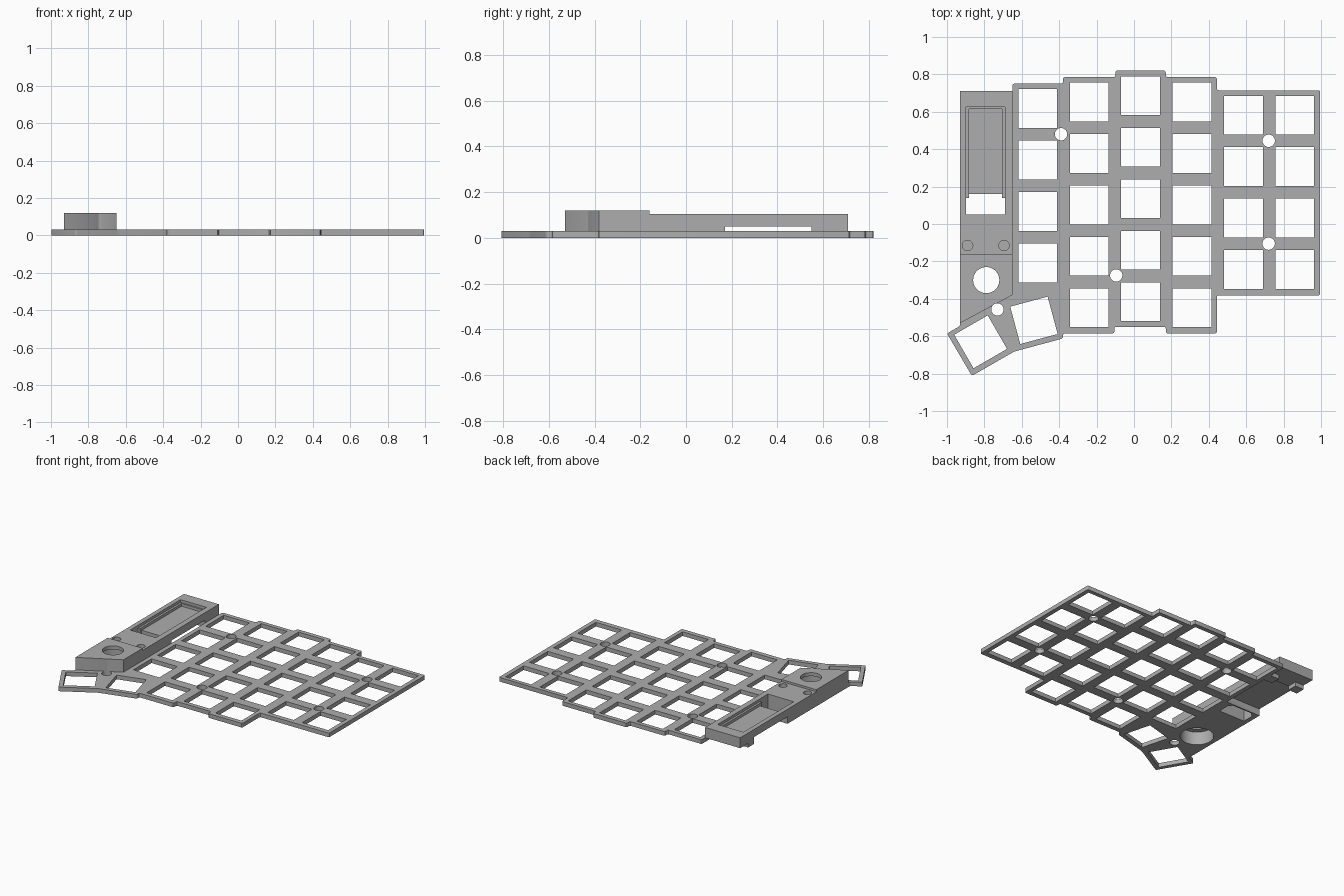
import bpy, bmesh, math
from mathutils import Vector, Matrix

cube = bpy.data.objects.get("Cube")
if cube:
    bpy.data.objects.remove(cube)

grey = bpy.data.materials.new("plain_grey")
grey.use_nodes = True
grey.diffuse_color = (0.42, 0.42, 0.42, 1)
grey.node_tree.nodes["Principled BSDF"].inputs["Base Color"].default_value = (0.42, 0.42, 0.42, 1)


def prism(bm, pts, low, high, axis="z"):
    """Extrude a closed outline along z, or a (y, z) outline along x."""
    place = (lambda p, h: (p[0], p[1], h)) if axis == "z" else (lambda p, h: (h, p[0], p[1]))
    face = bm.faces.new([bm.verts.new(place(p, low)) for p in pts])
    move = Vector(place((0, 0), high - low))
    grown = bmesh.ops.extrude_face_region(bm, geom=[face], use_keep_orig=True)["geom"]
    bmesh.ops.translate(bm, verts=[g for g in grown if isinstance(g, bmesh.types.BMVert)], vec=move)


def box(x0, x1, y0, y1):
    return [(x0, y0), (x1, y0), (x1, y1), (x0, y1)]


def square(cx, cy, turn=0, size=0.207):
    spin = Matrix.Rotation(math.radians(turn), 2)
    h = size / 2
    return [tuple(Vector((cx, cy)) + spin @ Vector(p)) for p in box(-h, h, -h, h)]


def circle(cx, cy, r, n=40):
    return [(cx + r * math.cos(math.tau * i / n), cy + r * math.sin(math.tau * i / n)) for i in range(n)]


def solid(name, prisms, rounding=0):
    bm = bmesh.new()
    for p in prisms:
        prism(bm, *p)
    bmesh.ops.recalc_face_normals(bm, faces=bm.faces)
    if rounding:
        upright = [e for e in bm.edges if abs(e.verts[0].co.z - e.verts[1].co.z) > 0.01]
        bmesh.ops.bevel(bm, geom=upright, offset=rounding, segments=3, profile=0.5, affect="EDGES")
    mesh = bpy.data.meshes.new(name)
    bm.to_mesh(mesh)
    bm.free()
    mesh.materials.append(grey)
    ob = bpy.data.objects.new(name, mesh)
    bpy.context.collection.objects.link(ob)
    return ob


def combine(ob, other, operation):
    mod = ob.modifiers.new("combine", "BOOLEAN")
    mod.operation, mod.object, mod.solver = operation, other, "EXACT"
    bpy.context.view_layer.objects.active = ob
    bpy.ops.object.modifier_apply(modifier=mod.name)
    bpy.data.objects.remove(other)


# Stepped plate outline with the turned thumb cluster
outline = [(-0.65, 0.75), (-0.65, 0.17), (-0.93, 0.17), (-0.93, -0.545), (-1, -0.585),
           (-0.867, -0.812), (-0.64, -0.682), (-0.38, -0.612), (-0.38, -0.585),
           (-0.105, -0.585), (-0.105, -0.55), (0.17, -0.55), (0.17, -0.585),
           (0.443, -0.585), (0.443, -0.382), (0.995, -0.382), (0.995, 0.715),
           (0.443, 0.715), (0.443, 0.785), (0.17, 0.785), (0.17, 0.82),
           (-0.1, 0.82), (-0.1, 0.785), (-0.38, 0.785), (-0.38, 0.75)]
plate = solid("keyboard_plate", [(outline, 0, 0.03)], 0.01)

# Raised housings for the dial and the display, and the feet at the back
dial = [(-0.93, -0.53), (-0.65, -0.38), (-0.65, -0.16), (-0.93, -0.16)]
combine(plate, solid("dial_housing", [(dial, 0, 0.12)]), "UNION")
side = [(-0.16, 0), (0.17, 0), (0.17, 0.05), (0.55, 0.05), (0.55, 0.03),
        (0.71, 0.03), (0.71, 0.105), (-0.16, 0.105)]
combine(plate, solid("display_housing", [(side, -0.93, -0.65, "x")]), "UNION")
feet = [(box(x, x + 0.07, 0.55, 0.62), 0, 0.06) for x in (-0.93, -0.72)]
combine(plate, solid("back_feet", feet), "UNION")

# Key openings: column centre, top row centre, number of rows
pitch = 0.275
columns = [(4, 0.617), (5, 0.652), (5, 0.685), (5, 0.652), (4, 0.582), (4, 0.582)]
keys = [square(-0.515 + pitch * c, top - pitch * r)
        for c, (rows, top) in enumerate(columns) for r in range(rows)]
keys += [square(-0.82, -0.63, 30), square(-0.535, -0.515, 15)]
combine(plate, solid("key_cutter", [(k, -0.1, 0.2) for k in keys]), "DIFFERENCE")

# Screw holes through the plate, and blind holes in the housing
spots = [(-0.39, 0.48), (-0.095, -0.275), (0.72, 0.445), (0.72, -0.105), (-0.73, -0.457)]
holes = [(circle(x, y, 0.033), -0.1, 0.2) for x, y in spots]
holes += [(circle(x, -0.115, 0.028), 0.06, 0.2) for x in (-0.89, -0.695)]
combine(plate, solid("screw_cutter", holes), "DIFFERENCE")

# Dial opening with a wider cavity below
combine(plate, solid("dial_cutter", [(circle(-0.79, -0.3, 0.07), -0.1, 0.2)]), "DIFFERENCE")
combine(plate, solid("cavity_cutter", [(circle(-0.79, -0.3, 0.11), -0.1, 0.095)]), "DIFFERENCE")

# Display window: slot, recess and shallow ledge
for name, area, low in (("slot_cutter", box(-0.897, -0.69, 0.05, 0.14), -0.1),
                        ("recess_cutter", box(-0.882, -0.705, 0.1, 0.615), 0.065),
                        ("ledge_cutter", box(-0.897, -0.69, 0.1, 0.625), 0.085),
                        ("notch_cutter", box(-0.882, -0.705, 0.1, 0.16), -0.1)):
    combine(plate, solid(name, [(area, low, 0.2)]), "DIFFERENCE")

bpy.ops.object.select_all(action="DESELECT")
plate.select_set(True)
bpy.context.view_layer.objects.active = plate
bpy.ops.object.shade_smooth_by_angle(angle=math.radians(30))
